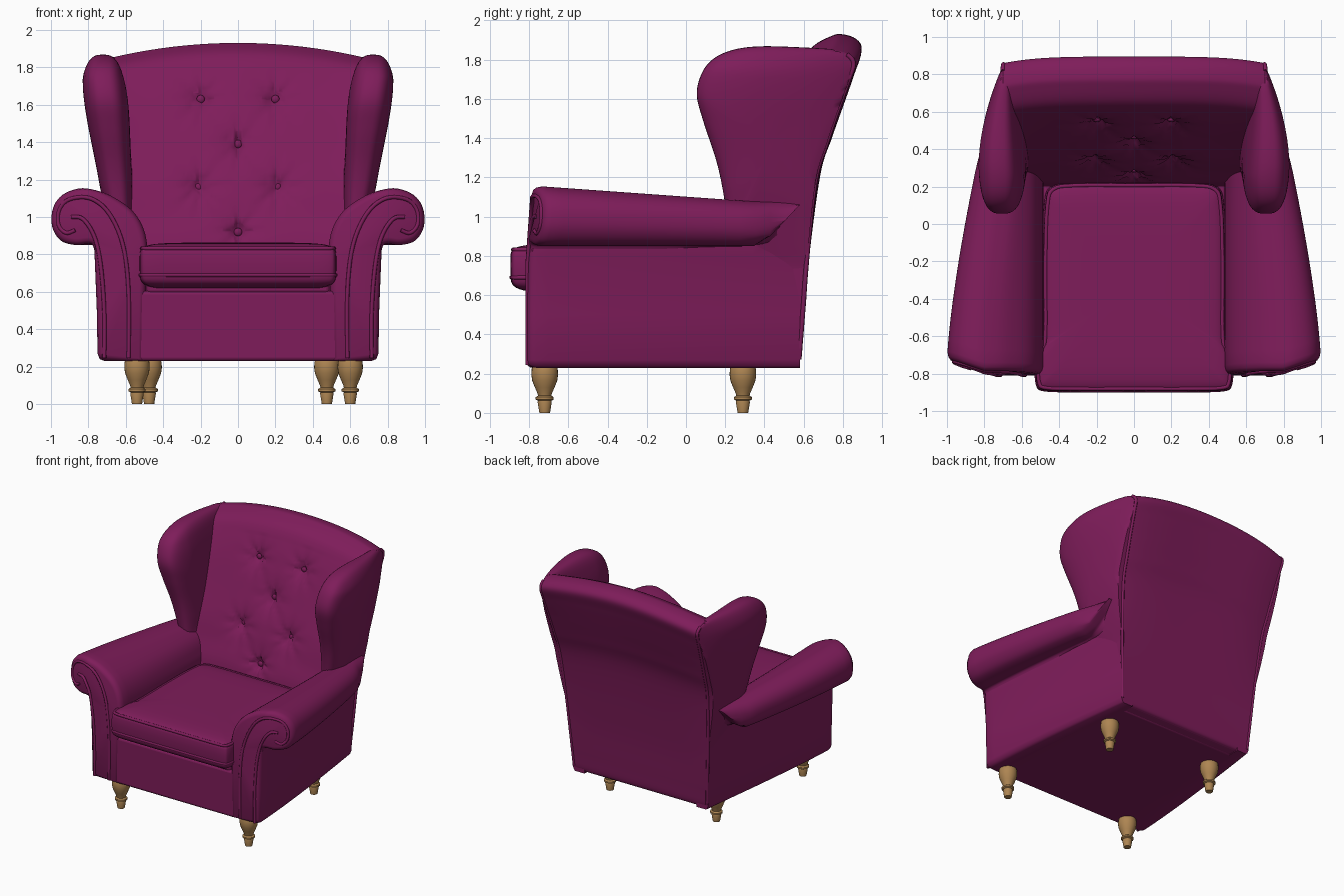
import bpy, bmesh, math
from mathutils import Vector

if "Cube" in bpy.data.objects:
    bpy.data.objects.remove(bpy.data.objects["Cube"])


def material(name, color):
    m = bpy.data.materials.new(name)
    m.use_nodes = True
    m.diffuse_color = color
    m.node_tree.nodes["Principled BSDF"].inputs["Base Color"].default_value = color
    return m


FABRIC = material("plum fabric", (0.21, 0.012, 0.103, 1))
WOOD = material("turned oak", (0.42, 0.235, 0.085, 1))


def clamp(v):
    return max(0.0, min(1.0, v))


def spline(pts, n=6, closed=True):
    """Smooth curve through the given points."""
    pts = [Vector(p) for p in pts]
    out, c = [], len(pts)
    for i in range(c if closed else c - 1):
        if closed:
            a, b, d, e = (pts[(i + k) % c] for k in (-1, 0, 1, 2))
        else:
            a, b, d, e = (pts[max(0, min(c - 1, i + k))] for k in (-1, 0, 1, 2))
        for k in range(n):
            t = k / n
            out.append(0.5 * (2 * b + (d - a) * t + (2 * a - 5 * b + 4 * d - e) * t * t
                              + (3 * b - a - 3 * d + e) * t ** 3))
    if not closed:
        out.append(pts[-1])
    return out


def inset(pts, d):
    """Move a counter-clockwise outline inwards."""
    out = []
    for i, p in enumerate(pts):
        t = (pts[(i + 1) % len(pts)] - pts[i - 1]).normalized()
        out.append(p + Vector((-t.y, t.x)) * d)
    return out


def finish(ob, mat, angle=50):
    ob.data.materials.append(mat)
    bpy.ops.object.select_all(action="DESELECT")
    ob.select_set(True)
    bpy.context.view_layer.objects.active = ob
    bpy.ops.object.shade_smooth_by_angle(angle=math.radians(angle))


def loft(name, rings, mat=FABRIC, mirror=False, bevel=0):
    """Skin closed rings of equal length and cap both ends."""
    bm = bmesh.new()
    vs = [[bm.verts.new(p) for p in r] for r in rings]
    n = len(vs[0])
    for a, b in zip(vs, vs[1:]):
        for i in range(n):
            j = (i + 1) % n
            bm.faces.new((a[i], a[j], b[j], b[i]))
    bm.faces.new(vs[0])
    bm.faces.new(vs[-1])
    bmesh.ops.recalc_face_normals(bm, faces=bm.faces)
    me = bpy.data.meshes.new(name)
    bm.to_mesh(me)
    bm.free()
    ob = bpy.data.objects.new(name, me)
    bpy.context.collection.objects.link(ob)
    finish(ob, mat)
    if bevel:
        m = ob.modifiers.new("soft edges", "BEVEL")
        m.width, m.segments, m.limit_method = bevel, 3, "ANGLE"
        m.angle_limit = math.radians(50)
    if mirror:
        ob.modifiers.new("other side", "MIRROR")


def pillow(name, outline, center, place, power, steps=28, **kw):
    """Puffed shape: outline shrinks to its center while place() adds thickness."""
    c = Vector(center)
    rings = []
    for k in range(steps + 1):
        t = math.pi * (0.002 + 0.996 * k / steps)
        s = math.sin(t) ** (2 / power)
        h = math.copysign(abs(math.cos(t)) ** (2 / power), math.cos(t))
        rings.append([place(*(c + (p - c) * s), h) for p in outline])
    loft(name, rings, **kw)


def piping(name, pts, radius=0.011, closed=False):
    cu = bpy.data.curves.new(name, "CURVE")
    cu.dimensions, cu.bevel_depth, cu.bevel_resolution = "3D", radius, 2
    cu.use_fill_caps = True
    sp = cu.splines.new("POLY")
    sp.points.add(len(pts) - 1)
    for q, p in zip(sp.points, pts):
        q.co = (*p, 1)
    sp.use_cyclic_u = closed
    cu.materials.append(FABRIC)
    bpy.context.collection.objects.link(bpy.data.objects.new(name, cu))


def box(name, x, y0, y1, z0, z1, bevel):
    ring = [(-x, y0), (x, y0), (x, y1), (-x, y1)]
    loft(name, [[(a, b, z) for a, b in ring] for z in (z0, z1)], bevel=bevel)


# Base box and the platform under the cushion
box("base", 0.55, -0.805, 0.5, 0.23, 0.605, 0.02)
box("seat_deck", 0.49, -0.8, 0.3, 0.59, 0.68, 0.02)


# Backrest with button dimples
def half_width(z):
    return 0.59 + 0.07 * (z - 0.23)


BUTTONS = [(-0.2, 1.63), (0.2, 1.63), (0, 1.39), (-0.21, 1.16), (0.21, 1.16), (0, 0.92)]


def dimple(x, z):
    d = 0
    for bx, bz in BUTTONS:
        r = math.hypot(x - bx, z - bz)
        pleat = 1 + 0.4 * math.cos(8 * math.atan2(z - bz, x - bx)) * clamp(r / 0.03)
        d += 0.07 * math.exp(-r / 0.05) * pleat
    return d


back_profile = spline([(0.24, 0.235), (0.2, 0.6), (0.22, 0.85), (0.28, 1.03), (0.335, 1.2),
                       (0.42, 1.4), (0.515, 1.63), (0.59, 1.78), (0.65, 1.87), (0.74, 1.92),
                       (0.79, 1.93), (0.86, 1.91), (0.895, 1.86), (0.865, 1.76), (0.81, 1.6),
                       (0.75, 1.43), (0.685, 1.22), (0.62, 0.73), (0.592, 0.4), (0.58, 0.265),
                       (0.555, 0.235)], 8, closed=False)


def back_point(u, y, z):
    zz = 0.23 + (z - 0.23) * (1 - 0.05 * u * u)
    x = u * half_width(zz)
    yy = y - 0.035 * u ** 4 * clamp(z - 0.6)
    if y < 0.6 and z > 0.7:
        yy += dimple(x, zz)
    return (x, yy, zz)


COLS = 64
loft("backrest", [[back_point(2 * i / COLS - 1, y, z) for y, z in back_profile]
                  for i in range(COLS + 1)], bevel=0.012)

for i, (bx, bz) in enumerate(BUTTONS):
    y = 0.22 + (bz - 0.85) * 0.38 + 0.042
    bpy.ops.mesh.primitive_uv_sphere_add(segments=16, ring_count=8, radius=0.022, location=(bx, y, bz))
    ob = bpy.context.object
    ob.name = f"back_button_{i + 1}"
    ob.scale.y = 0.6
    finish(ob, FABRIC)

# Wings beside the backrest, cut along its sloping rear corner
rear_corner = [back_point(1, y, z) for y, z in back_profile[10 * 8:19 * 8]]


def rear_y(z):
    for (_, y0, z0), (_, y1, z1) in zip(rear_corner, rear_corner[1:]):
        if z >= z1:
            return y1 + (y0 - y1) * clamp((z - z1) / (z0 - z1))
    return rear_corner[-1][1]


wing_outline = spline([(0.25, 0.7), (0.215, 0.95), (0.185, 1.15), (0.15, 1.3), (0.09, 1.48),
                       (0.055, 1.62), (0.08, 1.73), (0.14, 1.805), (0.24, 1.85), (0.38, 1.868),
                       (0.6, 1.862), (0.8, 1.848), (0.92, 1.82), (0.97, 1.7), (0.93, 1.45),
                       (0.82, 1.1), (0.76, 0.7)])


def wing_place(y, z, h):
    y = min(y, rear_y(z) - 0.004)
    a, low, b = clamp((z - 1.15) / 0.6), clamp((z - 0.75) / 0.4), clamp((y - 0.25) / 0.6)
    outer = (0.64 + 0.1 * low + 0.115 * a) * (1 - b ** 2) + (half_width(z) + 0.012) * b ** 2
    inner = 0.56 + 0.025 * a * (1 - b) + 0.08 * a * b
    return ((outer + inner) / 2 + h * (outer - inner) / 2, y, z)


pillow("wings", wing_outline, (0.45, 1.4), wing_place, 3, mirror=True)

# Rolled arms with the side walls
arm_profile = [Vector(p) for p in ((0.5, 0.23), (0.715, 0.23), (0.74, 0.24), (0.752, 0.27), (0.756, 0.5))]
arm_profile += spline(
    [(0.768, 0.8), (0.785, 0.855), (0.87, 0.85), (0.95, 0.875), (0.995, 0.95), (0.99, 1.05),
     (0.94, 1.12), (0.85, 1.155), (0.76, 1.145), (0.67, 1.11), (0.57, 1.04), (0.51, 0.95),
     (0.485, 0.84), (0.49, 0.7)], 5, closed=False)


def front_lean(x, z):
    return 0.33 * max(0, x - 0.8) + 0.025 * clamp((z - 0.75) / 0.35)


def arm_point(x, z, y):
    t = clamp((y + 0.8) / 1.38)
    out = clamp((x - 0.5) / 0.24)
    px = min(x, 0.8) - 0.145 * t ** 1.35 * out
    if x > 0.8:
        px += (x - 0.8) * (1 - 0.35 * t ** 1.4 - 0.3 * clamp((y - 0.33) / 0.25))
    pz = z if z < 0.86 else 0.86 + (z - 0.86) * (1 - 0.27 * min(1, 1.2 * t))
    if x > 0.77:
        pz = max(pz, 0.86 + (y - 0.38) * clamp((x - 0.77) / 0.05))
    return (px, y + front_lean(x, z) * (1 - t), pz)


FRONT = [(-0.81, 0.035), (-0.804, 0.018), (-0.79, 0.006), (-0.765, 0)]
arm_steps = FRONT + [(-0.7 + 1.28 * k / 16, 0) for k in range(17)]
loft("arms", [[arm_point(x, z, y) for x, z in inset(arm_profile, d)] for y, d in arm_steps], mirror=True)

# Scroll piping on the arm fronts and seams on the rear corners
scrolls = {
    "inner_scroll": [(0.585, 0.245), (0.585, 0.6), (0.615, 0.85), (0.69, 1.02), (0.79, 1.1),
                     (0.9, 1.095), (0.955, 1.04), (0.96, 0.96), (0.92, 0.915), (0.87, 0.93)],
    "outer_scroll": [(0.715, 0.245), (0.715, 0.5), (0.735, 0.75), (0.77, 0.9), (0.83, 0.99), (0.89, 1.0)],
}
for side, s in (("left", 1), ("right", -1)):
    for name, pts in scrolls.items():
        piping(f"{side}_{name}_piping",
               [(s * x, -0.808 + front_lean(x, z), z) for x, z in spline(pts, 5, False)])
    piping(f"{side}_rear_seam", [(s * x, y - 0.006, z) for x, y, z in rear_corner[8:]], 0.012)

# Seat cushion with a wider front, a sagging underside and two rows of piping
half = [(0, -0.895), (0.3, -0.895), (0.48, -0.89), (0.52, -0.86), (0.525, -0.75),
        (0.505, -0.68), (0.485, -0.6), (0.485, -0.2), (0.475, 0.1), (0.44, 0.2), (0.3, 0.22), (0, 0.22)]
seat_outline = spline(half + [(-x, y) for x, y in half[-2:0:-1]], 5)
pillow("seat_cushion", seat_outline, (0, -0.33),
       lambda x, y, h: (x, y, 0.755 + h * (0.108 if h > 0 else 0.145)), 6)
for name, z, k in (("upper", 0.832, 0.975), ("lower", 0.69, 0.99)):
    piping(f"cushion_{name}_piping",
           [(x * k, -0.33 + (y + 0.33) * k, z) for x, y in seat_outline], 0.011, True)

# Turned legs
leg_profile = [(0.027, 0), (0.036, 0.055), (0.034, 0.062), (0.046, 0.068), (0.046, 0.08), (0.034, 0.088),
               (0.037, 0.1), (0.05, 0.13), (0.064, 0.165), (0.068, 0.195), (0.066, 0.225), (0.06, 0.24)]
legs = {"front_left": (0.6, -0.72), "front_right": (-0.54, -0.72),
        "back_left": (0.475, 0.29), "back_right": (-0.475, 0.29)}
for name, (lx, ly) in legs.items():
    loft(f"{name}_leg", [[(lx + r * math.cos(a * math.tau / 24), ly + r * math.sin(a * math.tau / 24), z)
                          for a in range(24)] for r, z in leg_profile], WOOD)
